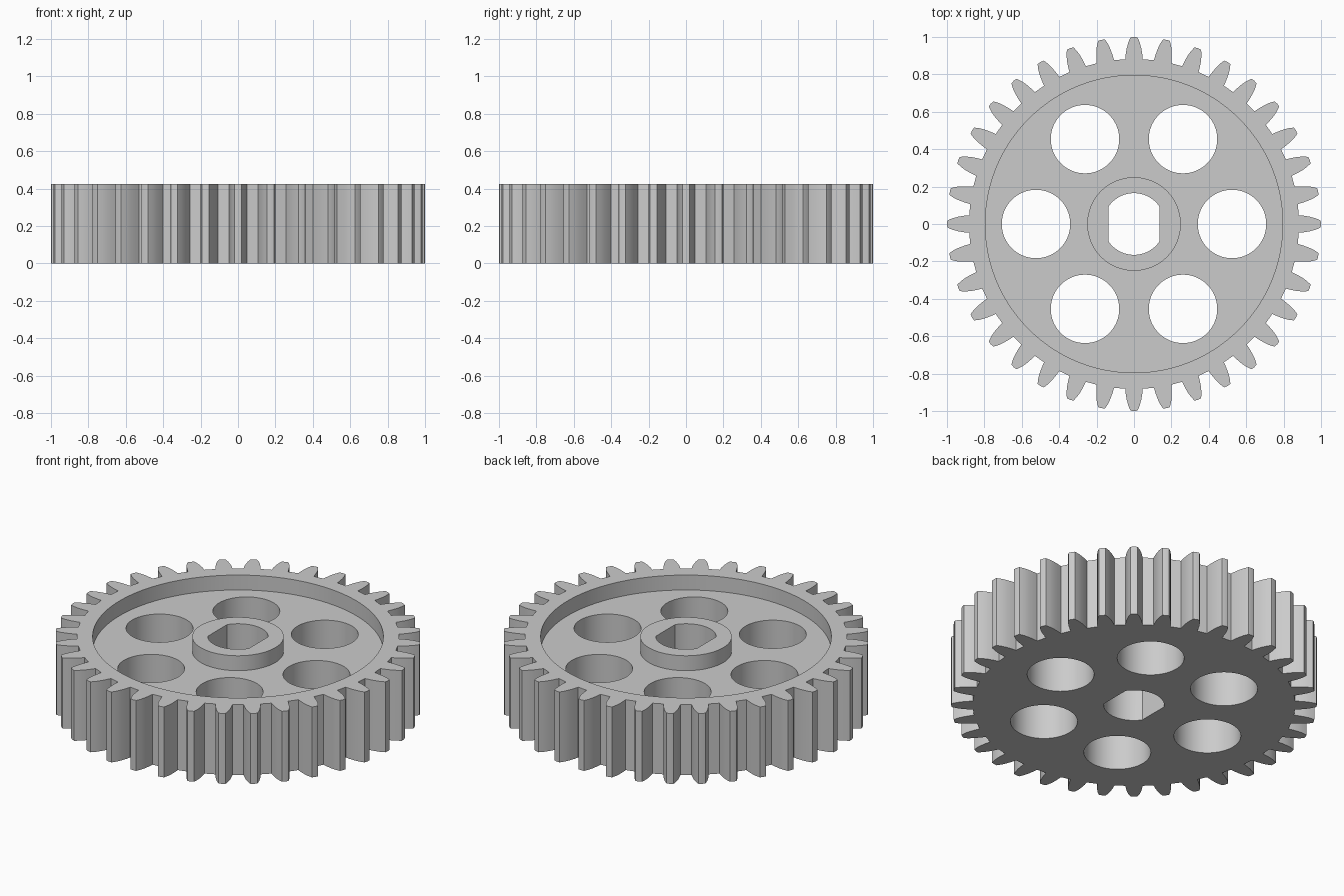
import bpy, bmesh
from math import sin, cos, pi, tau, asin, sqrt, radians

if "Cube" in bpy.data.objects:
    bpy.data.objects.remove(bpy.data.objects["Cube"], do_unlink=True)

HEIGHT, FLOOR = 0.425, 0.335
TEETH = 36

steel = bpy.data.materials.new("plain grey")
steel.use_nodes = True
grey = (0.6, 0.6, 0.6, 1)
steel.diffuse_color = grey
steel.node_tree.nodes["Principled BSDF"].inputs["Base Color"].default_value = grey


def prism(name, outline, z0, z1):
    """Extrude a flat outline from z0 to z1."""
    bm = bmesh.new()
    base = bm.faces.new([bm.verts.new((x, y, z0)) for x, y in outline])
    top = bmesh.ops.extrude_face_region(bm, geom=[base])["geom"]
    verts = [v for v in top if isinstance(v, bmesh.types.BMVert)]
    bmesh.ops.translate(bm, vec=(0, 0, z1 - z0), verts=verts)
    bmesh.ops.recalc_face_normals(bm, faces=bm.faces)
    mesh = bpy.data.meshes.new(name)
    bm.to_mesh(mesh)
    bm.free()
    mesh.materials.append(steel)
    obj = bpy.data.objects.new(name, mesh)
    bpy.context.collection.objects.link(obj)
    return obj


def circle(r, cx=0, cy=0, n=96):
    return [(cx + r * cos(tau * i / n), cy + r * sin(tau * i / n)) for i in range(n)]


def combine(target, other, operation):
    """Apply a boolean and discard the helper."""
    mod = target.modifiers.new(operation, "BOOLEAN")
    mod.operation, mod.solver, mod.object = operation, "EXACT", other
    bpy.context.view_layer.update()
    graph = bpy.context.evaluated_depsgraph_get()
    result = bpy.data.meshes.new_from_object(target.evaluated_get(graph))
    target.modifiers.clear()
    target.data = result
    bpy.data.objects.remove(other, do_unlink=True)


# Toothed outline: radius and half width along each curved flank
flank = [(0.882, 0.047), (0.91, 0.044), (0.94, 0.039), (0.97, 0.031), (0.998, 0.019)]
rise = [(r, -asin(w / r)) for r, w in flank]
tooth = rise + [(1.0, 0)] + [(r, -a) for r, a in reversed(rise)]
outline = []
for i in range(TEETH):
    mid = tau * i / TEETH
    outline += [(r * cos(mid + a), r * sin(mid + a)) for r, a in tooth]
gear = prism("spur_gear", outline, 0, HEIGHT)

# Recessed web with a raised hub level with the rim
combine(gear, prism("recess_cutter", circle(0.795, n=128), FLOOR, HEIGHT + 0.1), "DIFFERENCE")
combine(gear, prism("hub", circle(0.25), FLOOR - 0.1, HEIGHT), "UNION")

# Six lightening holes
for i in range(6):
    a = i * pi / 3
    hole = prism("hole_cutter", circle(0.183, 0.524 * cos(a), 0.524 * sin(a), 64), -0.1, 0.6)
    combine(gear, hole, "DIFFERENCE")

# Round bore with two flats
R, FLAT = 0.165, 0.137
half = asin(FLAT / R)
arc = [pi / 2 - half + 2 * half * k / 24 for k in range(25)]
bore = [(R * cos(a + s), R * sin(a + s)) for s in (0, pi) for a in arc]
combine(gear, prism("bore_cutter", bore, -0.1, 0.6), "DIFFERENCE")

# Smooth round walls, crisp edges
bpy.ops.object.select_all(action="DESELECT")
gear.select_set(True)
bpy.context.view_layer.objects.active = gear
bpy.ops.object.shade_smooth_by_angle(angle=radians(25))
